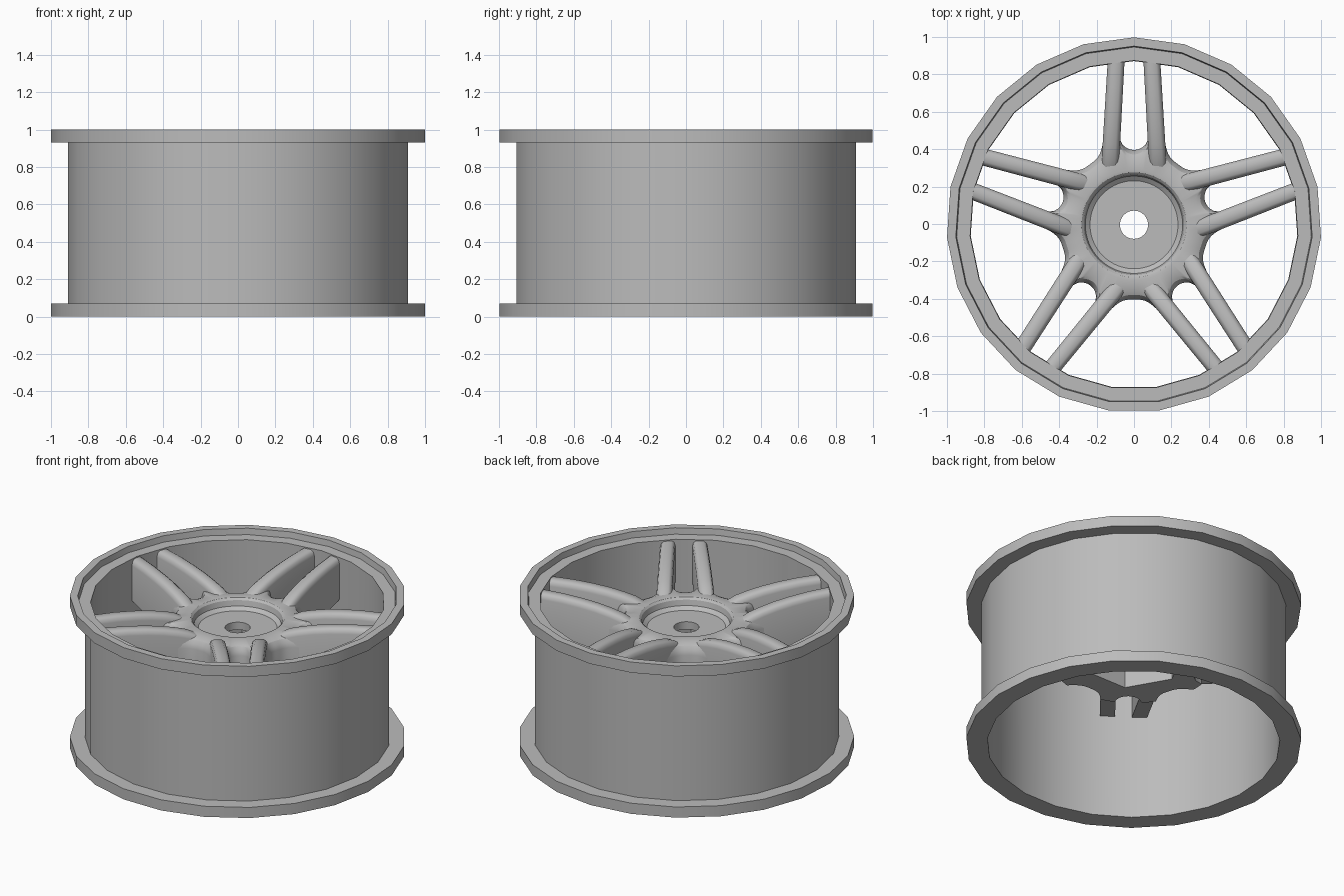
import bpy, bmesh, math
from mathutils import Matrix, Vector

cube = bpy.data.objects.get("Cube")
if cube:
    bpy.data.objects.remove(cube, do_unlink=True)

grey = bpy.data.materials.new("alloy grey")
grey.use_nodes = True
colour = (0.5, 0.5, 0.5, 1)
grey.diffuse_color = colour
grey.node_tree.nodes["Principled BSDF"].inputs["Base Color"].default_value = colour

CENTRE_Y = -0.004
PAIRS = 5
STEP = 360 / PAIRS


def loft(name, loops, closed=True, angle=30):
    """Skin a list of equal-length point loops; either join the ends or cap them."""
    bm = bmesh.new()
    rows = [[bm.verts.new(p) for p in loop] for loop in loops]
    pairs = list(zip(rows, rows[1:]))
    if closed:
        pairs.append((rows[-1], rows[0]))
    for a, b in pairs:
        for i in range(len(a)):
            j = (i + 1) % len(a)
            bm.faces.new((a[i], a[j], b[j], b[i]))
    if not closed:
        bm.faces.new(rows[0])
        bm.faces.new(rows[-1])
    bmesh.ops.recalc_face_normals(bm, faces=bm.faces)
    mesh = bpy.data.meshes.new(name)
    bm.to_mesh(mesh)
    bm.free()
    mesh.materials.append(grey)
    obj = bpy.data.objects.new(name, mesh)
    obj.location.y = CENTRE_Y
    bpy.context.collection.objects.link(obj)
    bpy.ops.object.select_all(action="DESELECT")
    obj.select_set(True)
    bpy.context.view_layer.objects.active = obj
    bpy.ops.object.shade_smooth_by_angle(angle=math.radians(angle))
    return obj


def polar_loop(radius, z, count):
    """Ring of points, the radius being a function of the angle from +y in degrees."""
    points = []
    for i in range(count):
        d = 360 * i / count
        a = math.radians(d)
        points.append((radius(d) * math.sin(a), radius(d) * math.cos(a), z))
    return points


def circle(r):
    return lambda d: r


# Rim: barrel with a flange at each end and a stepped upper lip
rim_profile = [(0.875, 0), (1.002, 0), (1.002, 0.07), (0.912, 0.07), (0.912, 0.93),
               (1.002, 0.93), (1.002, 1), (0.955, 1), (0.95, 0.96), (0.878, 0.96)]
loft("rim", [polar_loop(circle(r), z, 23) for r, z in rim_profile])


# Hub: scalloped outside, round dish on top, hexagonal socket below
def scallop(scale=1.0):
    def radius(d):
        t = abs((d + STEP / 2) % STEP - STEP / 2)
        if t < 9.5:  # round end of the window inside a spoke pair
            a = math.radians(t)
            r = 0.48 * math.cos(a) - math.sqrt(0.08 ** 2 - (0.48 * math.sin(a)) ** 2)
        elif t < 20:  # root of a spoke
            r = 0.48
        else:  # fillet between neighbouring pairs
            r = 0.4 + 0.08 * ((36 - t) / 16) ** 3
        return r * scale
    return radius


def hexagon(d):
    return 0.3 * math.cos(math.pi / 6) / math.cos(math.radians((d + 30) % 60 - 30))


hub_profile = [(scallop(), 0.56), (scallop(), 0.79), (scallop(0.98), 0.82),
               (scallop(0.94), 0.842), (scallop(0.88), 0.852), (circle(0.295), 0.86),
               (circle(0.28), 0.857), (circle(0.268), 0.845), (circle(0.26), 0.81),
               (circle(0.235), 0.79), (circle(0.075), 0.79), (circle(0.075), 0.74),
               (hexagon, 0.74), (hexagon, 0.56)]
loft("hub", [polar_loop(r, z, 180) for r, z in hub_profile])


# Spokes: five mirrored pairs with arched, rounded tops
def spoke_section(y, top):
    f = (y - 0.31) / 0.575
    mid = 0.128 - 0.033 * f
    half = 0.047 - 0.002 * f
    bottom = 0.57 + 0.12 * f
    right = [(half, bottom), (half, top - 0.035), (half * 0.85, top - 0.012), (half * 0.5, top)]
    outline = right + [(-x, z) for x, z in reversed(right)]
    return [Vector((mid + x, y, z)) for x, z in outline]


stations = [(0.31, 0.855), (0.36, 0.88), (0.43, 0.9), (0.52, 0.92),
            (0.62, 0.935), (0.74, 0.947), (0.885, 0.953)]
for n in range(PAIRS):
    turn = Matrix.Rotation(math.radians(STEP * n), 3, "Z")
    for side, word in ((1, "a"), (-1, "b")):
        flip = Matrix.Diagonal((side, 1, 1))
        loft(f"spoke_{n + 1}{word}",
             [[turn @ flip @ p for p in spoke_section(y, z)] for y, z in stations],
             closed=False, angle=50)
